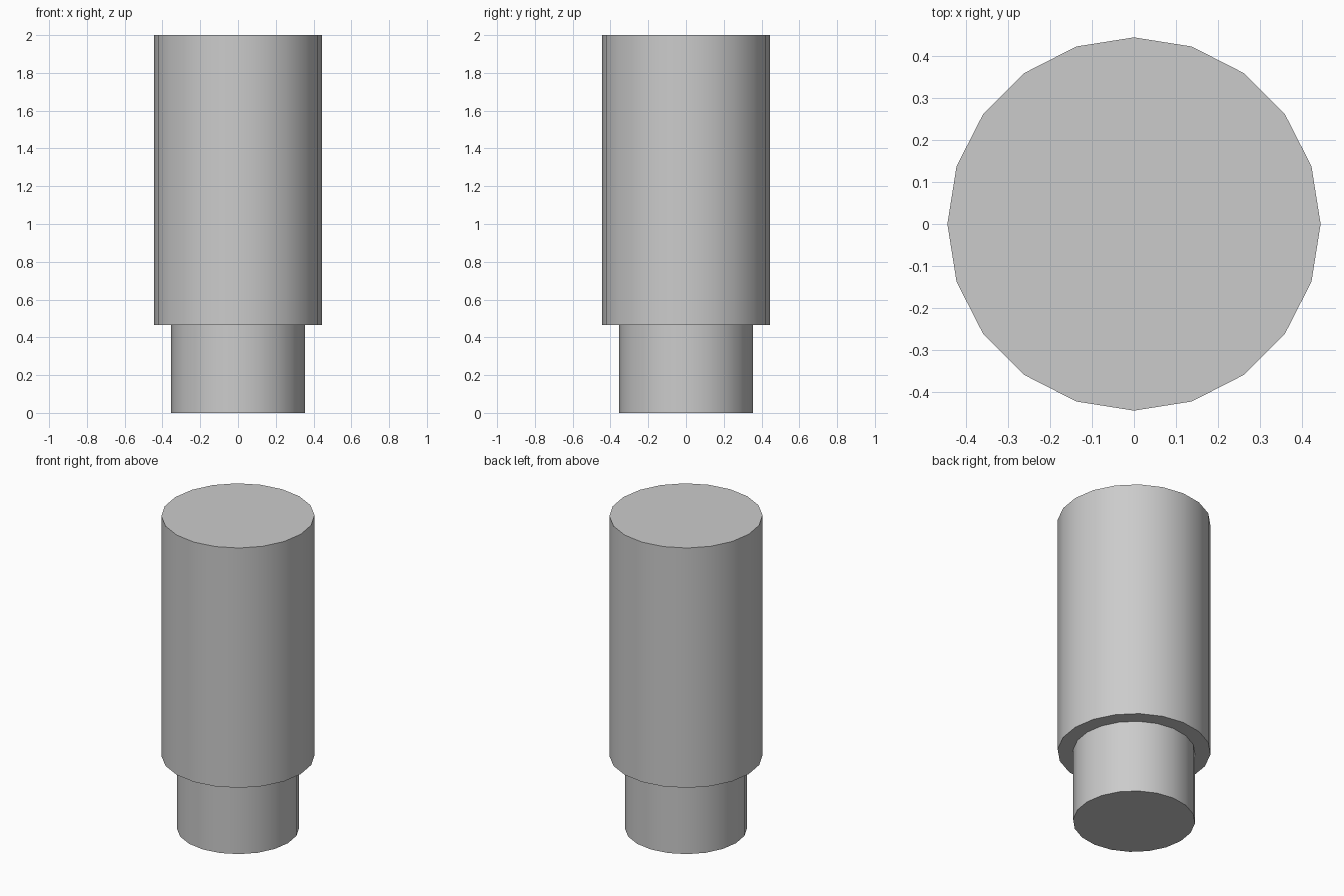
import bpy
import bmesh
import math

if "Cube" in bpy.data.objects:
    bpy.data.objects.remove(bpy.data.objects["Cube"])

SIDES = 20


def lathe(name, profile):
    """Closed solid of revolution from (radius, height) points, bottom to top."""
    bm = bmesh.new()
    rings = []
    for r, z in profile:
        rings.append([bm.verts.new((r * math.cos(i * math.tau / SIDES),
                                    r * math.sin(i * math.tau / SIDES), z))
                      for i in range(SIDES)])
    for low, high in zip(rings, rings[1:]):
        for i in range(SIDES):
            j = (i + 1) % SIDES
            bm.faces.new((low[i], low[j], high[j], high[i]))
    bm.faces.new(rings[0][::-1])
    bm.faces.new(rings[-1])
    bmesh.ops.recalc_face_normals(bm, faces=bm.faces[:])
    mesh = bpy.data.meshes.new(name)
    bm.to_mesh(mesh)
    bm.free()
    obj = bpy.data.objects.new(name, mesh)
    bpy.context.collection.objects.link(obj)
    return obj


# Narrow neck below, wide body above, joined by a flat shoulder
pin = lathe("stepped_pin", [(0.354, 0.0), (0.354, 0.466),
                            (0.444, 0.466), (0.444, 2.0)])

# Smooth round walls, crisp rims
bpy.context.view_layer.objects.active = pin
pin.select_set(True)
bpy.ops.object.shade_smooth_by_angle(angle=math.radians(30))
